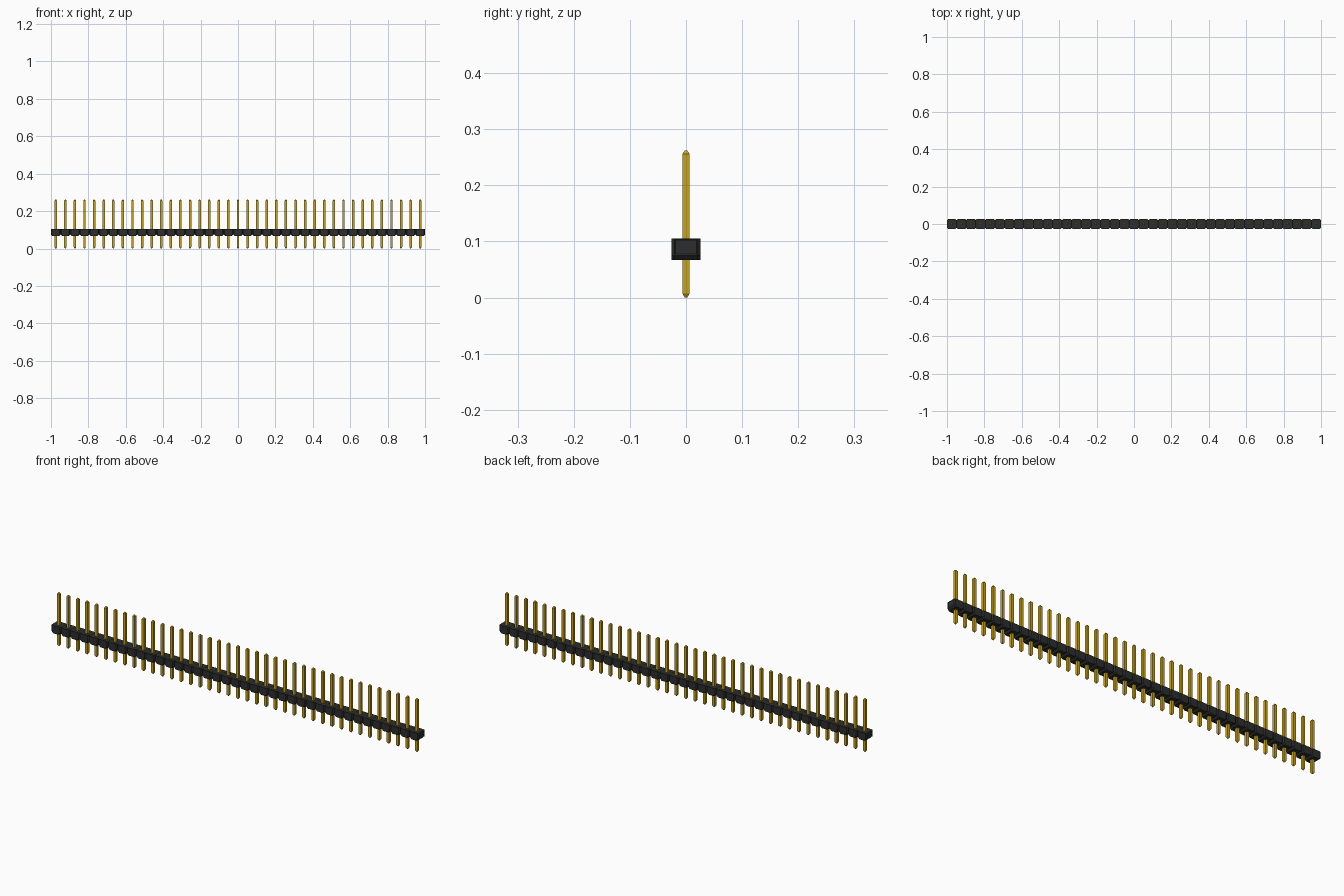
import bpy
import bmesh

COUNT = 39
PITCH = 2 / COUNT
FIRST_X = -1 + PITCH / 2

if "Cube" in bpy.data.objects:
    bpy.data.objects.remove(bpy.data.objects["Cube"])


def make_material(name, color):
    mat = bpy.data.materials.new(name)
    mat.use_nodes = True
    mat.diffuse_color = color
    mat.node_tree.nodes["Principled BSDF"].inputs["Base Color"].default_value = color
    return mat


def loft(name, sections, mat, panel=0):
    """Stack chamfered rectangles (z, half x, half y, corner cut), repeated along x.
    A panel width sinks a shallow panel into the top and the two ends."""
    bm = bmesh.new()
    rings = []
    for z, hx, hy, cut in sections:
        if cut:
            outline = [(hx, cut - hy), (hx, hy - cut), (hx - cut, hy), (cut - hx, hy),
                       (-hx, hy - cut), (-hx, cut - hy), (cut - hx, -hy), (hx - cut, -hy)]
        else:
            outline = [(hx, -hy), (hx, hy), (-hx, hy), (-hx, -hy)]
        rings.append([bm.verts.new((x, y, z)) for x, y in outline])
    for low, high in zip(rings, rings[1:]):
        for i in range(len(low)):
            j = (i + 1) % len(low)
            bm.faces.new((low[i], low[j], high[j], high[i]))
    bm.faces.new(rings[0][::-1])
    bm.faces.new(rings[-1])
    if panel:
        bm.normal_update()
        faces = [f for f in bm.faces if f.normal.z > 0.99 or abs(f.normal.x) > 0.99]
        bmesh.ops.inset_individual(bm, faces=faces, thickness=panel, depth=-panel / 2)
    mesh = bpy.data.meshes.new(name)
    bm.to_mesh(mesh)
    bm.free()
    mesh.materials.append(mat)
    obj = bpy.data.objects.new(name, mesh)
    bpy.context.collection.objects.link(obj)
    obj.location.x = FIRST_X
    array = obj.modifiers.new("row", "ARRAY")
    array.count = COUNT
    array.use_relative_offset = False
    array.use_constant_offset = True
    array.constant_offset_displace = (PITCH, 0, 0)


black = make_material("black plastic", (0.026, 0.027, 0.027, 1))
gold = make_material("gold plating", (0.6, 0.37, 0.008, 1))

# Plastic housing: chamfered blocks with undercut joints and sunken panels
half = PITCH / 2
loft("housing_blocks", [(0.067, half - 0.008, half, 0.005),
                        (0.075, half, half, 0.005),
                        (0.105, half, half, 0.005)], black, panel=0.003)

# Square metal pins with tapered tips
pin, tip = 0.0065, 0.002
loft("contact_pins", [(0, tip, tip, 0), (0.007, pin, pin, 0),
                      (0.256, pin, pin, 0), (0.262, tip, tip, 0)], gold)
